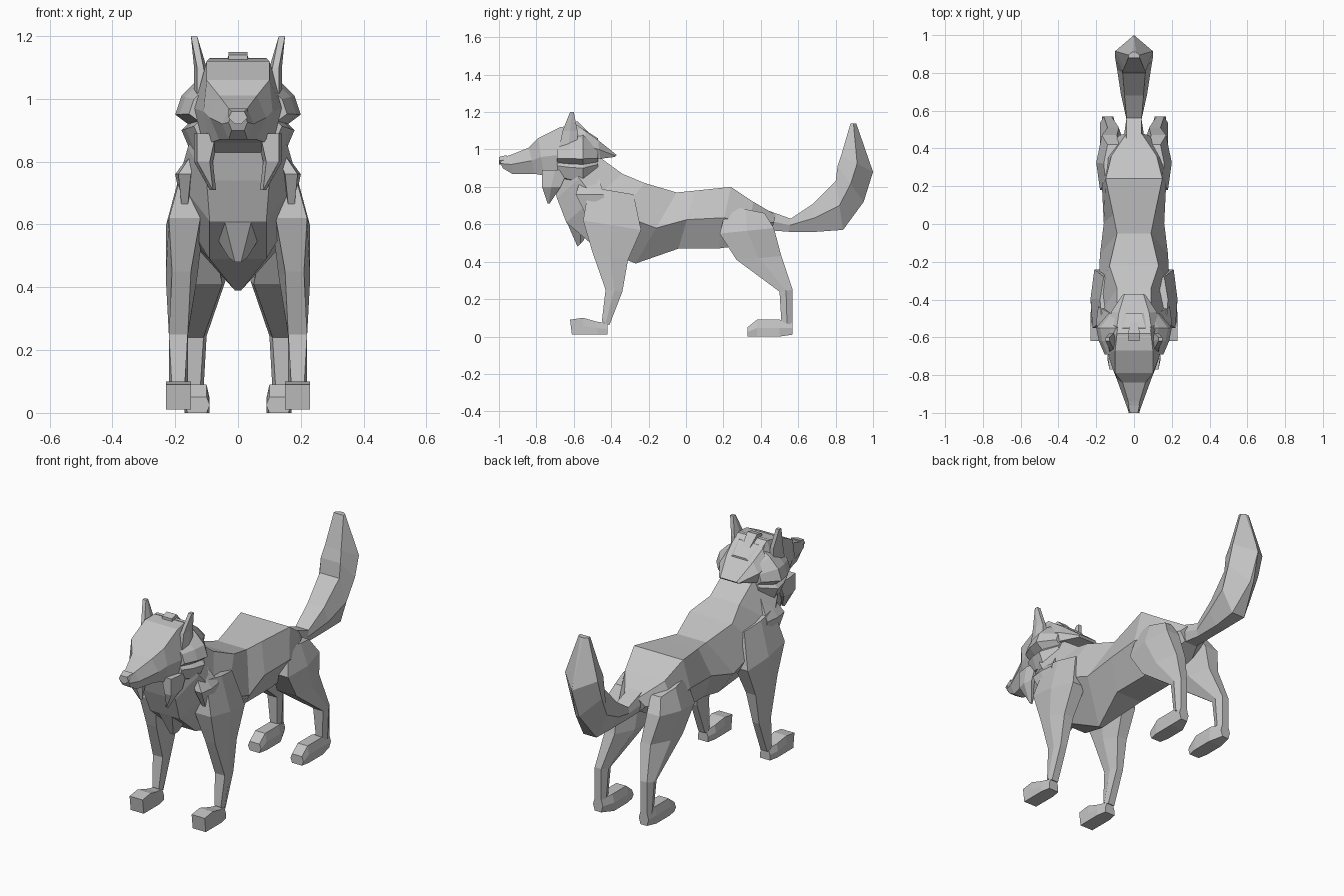
import bpy
import bmesh

cube = bpy.data.objects.get("Cube")
if cube:
    bpy.data.objects.remove(cube, do_unlink=True)

GREY = (0.55, 0.55, 0.55, 1)
fur = bpy.data.materials.new("fur_grey")
fur.use_nodes = True
fur.diffuse_color = GREY
shader = next(n for n in fur.node_tree.nodes if n.type == 'BSDF_PRINCIPLED')
shader.inputs["Base Color"].default_value = GREY
shader.inputs["Roughness"].default_value = 0.9


def skin_loops(name, loops):
    """Join equally long loops of points (in hundredths) into a closed flat-shaded skin."""
    bm = bmesh.new()
    rows = [[bm.verts.new([c / 100 for c in point]) for point in loop] for loop in loops]
    count = len(rows[0])
    for first, second in zip(rows, rows[1:]):
        for i in range(count):
            j = (i + 1) % count
            bm.faces.new((first[i], first[j], second[j], second[i]))
    bm.faces.new(rows[0])
    bm.faces.new(rows[-1])
    bmesh.ops.remove_doubles(bm, verts=bm.verts, dist=0.0005)
    bmesh.ops.recalc_face_normals(bm, faces=bm.faces)
    mesh = bpy.data.meshes.new(name)
    bm.to_mesh(mesh)
    bm.free()
    mesh.materials.append(fur)
    part = bpy.data.objects.new(name, mesh)
    bpy.context.collection.objects.link(part)
    return part


def section(upper, lower, widths, centre=0):
    """Six-sided section from an upper to a lower (y, z) point with three half widths."""
    middle = [(a + b) / 2 for a, b in zip(upper, lower)]
    levels = list(zip((upper, middle, lower), widths))
    right = [(centre + w, *p) for p, w in levels]
    left = [(centre - w, *p) for p, w in reversed(levels)]
    return right + left


def loft(name, sections):
    return skin_loops(name, [section(*s) for s in sections])


def loft_pair(name, sections):
    """Build a part on the left (+x) and its mirror on the right."""
    for label, side in (("left", 1), ("right", -1)):
        loops = [[(side * x, y, z) for x, y, z in section(*s)] for s in sections]
        skin_loops(label + "_" + name, loops)


# Neck, chest, belly and rump
loft("body", [
    ((-58, 106), (-72, 85), (8, 12, 8)),
    ((-45, 95), (-69, 74), (9, 16, 10)),
    ((-34, 87), (-64, 61), (9, 19, 9)),
    ((-22, 82), (-50, 49), (13, 19, 9)),
    ((-5, 77), (-27, 39), (9, 18, 1)),
    ((5, 78), (-4, 47), (11, 16, 8)),
    ((24, 80), (17, 47), (15, 17, 8)),
    ((36, 72), (32, 49), (12, 16, 9)),
    ((48, 65), (46, 57), (4, 8, 4)),
])

# Bushy upturned tail
loft("tail", [
    ((42, 68), (42, 57), (4, 6, 4)),
    ((56, 63), (55, 56), (4, 4, 3)),
    ((68, 71), (70, 56), (5, 7, 3)),
    ((80, 83), (84, 57), (6, 9, 4)),
    ((81, 91), (95, 72), (6, 10, 1)),
    ((83, 97), (100, 88), (5, 10, 0)),
    ((88, 114), (91, 114), (3, 3, 1)),
])

# Skull and tapering muzzle
loft("head", [
    ((-100, 95), (-98, 90), (2, 3, 2)),
    ((-94, 97), (-93, 87), (3, 5, 3)),
    ((-84, 101), (-81, 87), (6, 9, 6)),
    ((-79, 106), (-76, 86), (10, 11, 9)),
    ((-67, 112), (-70, 82), (10, 14, 10)),
    ((-58, 113), (-60, 80), (9, 15, 10)),
    ((-50, 107), (-54, 84), (8, 12, 8)),
])
loft("nose", [
    ((-100, 96), (-100, 92), (2, 3, 1)),
    ((-96, 97), (-96, 92), (3, 3, 1)),
])
loft("crown_tuft", [
    ((-62, 114), (-62, 110), (3, 3, 3)),
    ((-58, 115), (-58, 110), (3, 3, 3)),
    ((-50, 107), (-50, 105), (2, 2, 2)),
])
loft_pair("ear", [
    ((-68, 100), (-58, 102), (2, 3, 2), 11),
    ((-66, 110), (-58, 110), (1, 2, 1), 12),
    ((-62, 120), (-60, 120), (1, 1, 1), 14),
])

# Jagged cheek ruff, from a half outline mirrored and scaled in steps
half = [(6, 111), (13, 106), (18, 101), (20, 95), (16, 92), (18, 90), (15, 83), (9, 80)]
outline = half + [(-x, z) for x, z in reversed(half)]
skin_loops("ruff", [
    [(x * scale, y, 96 + (z - 96) * scale) for x, z in outline]
    for y, scale in ((-69, 0.78), (-62, 0.93), (-55, 1), (-47, 0.66))
])
loft_pair("cheek_tuft", [
    ((-77, 89), (-63, 89), (3, 4, 3), 10),
    ((-77, 80), (-67, 80), (2, 3, 2), 11),
    ((-74, 71), (-73, 71), (0, 1, 0), 8),
])

# Fur swept back over the neck
loft("mane", [
    ((-60, 113), (-58, 95), (9, 10, 9)),
    ((-54, 110), (-52, 94), (9, 13, 11)),
    ((-47, 105), (-46, 95), (8, 12, 11)),
    ((-37, 97), (-38, 96), (5, 6, 5)),
])

# Pointed fur on the breast and shoulders
loft("chest_tuft", [
    ((-70, 78), (-52, 79), (5, 13, 10)),
    ((-65, 64), (-48, 64), (5, 12, 10)),
    ((-58, 48), (-55, 51), (1, 3, 3)),
])
loft_pair("shoulder_tuft", [
    ((-56, 85), (-47, 86), (1, 1, 1), 12),
    ((-59, 76), (-44, 76), (2, 3, 2), 17),
    ((-54, 66), (-42, 66), (1, 1, 1), 17),
])

# Legs, each section running from its front edge to its back edge
loft_pair("front_leg", [
    ((-52, 80), (-28, 76), (4, 5, 3), 13),
    ((-55, 62), (-24, 57), (5, 6, 4), 17),
    ((-50, 45), (-31, 41), (3, 5, 3), 18),
    ((-43, 25), (-34, 24), (3, 3, 2), 19),
    ((-45, 8), (-41, 6), (2, 3, 2), 19),
])
loft_pair("hind_leg", [
    ((22, 70), (42, 66), (4, 5, 3), 11),
    ((18, 55), (47, 58), (5, 7, 4), 13),
    ((27, 41), (51, 43), (6, 7, 3), 11),
    ((50, 24), (57, 25), (3, 4, 2), 14),
    ((51, 8), (57, 6), (2, 3, 2), 14),
])

# Paws
loft_pair("front_paw", [
    ((-62, 9), (-61, 1), (4, 4, 4), 19),
    ((-55, 10), (-55, 1), (4, 4, 4), 19),
    ((-48, 8), (-47, 1), (3, 4, 4), 19),
    ((-42, 7), (-42, 1), (2, 3, 3), 19),
])
loft_pair("hind_paw", [
    ((33, 5), (33, 0), (3, 4, 3), 13),
    ((38, 9), (38, 0), (3, 4, 4), 13),
    ((50, 9), (50, 0), (3, 4, 4), 13),
    ((57, 8), (57, 1), (2, 3, 2), 14),
])
